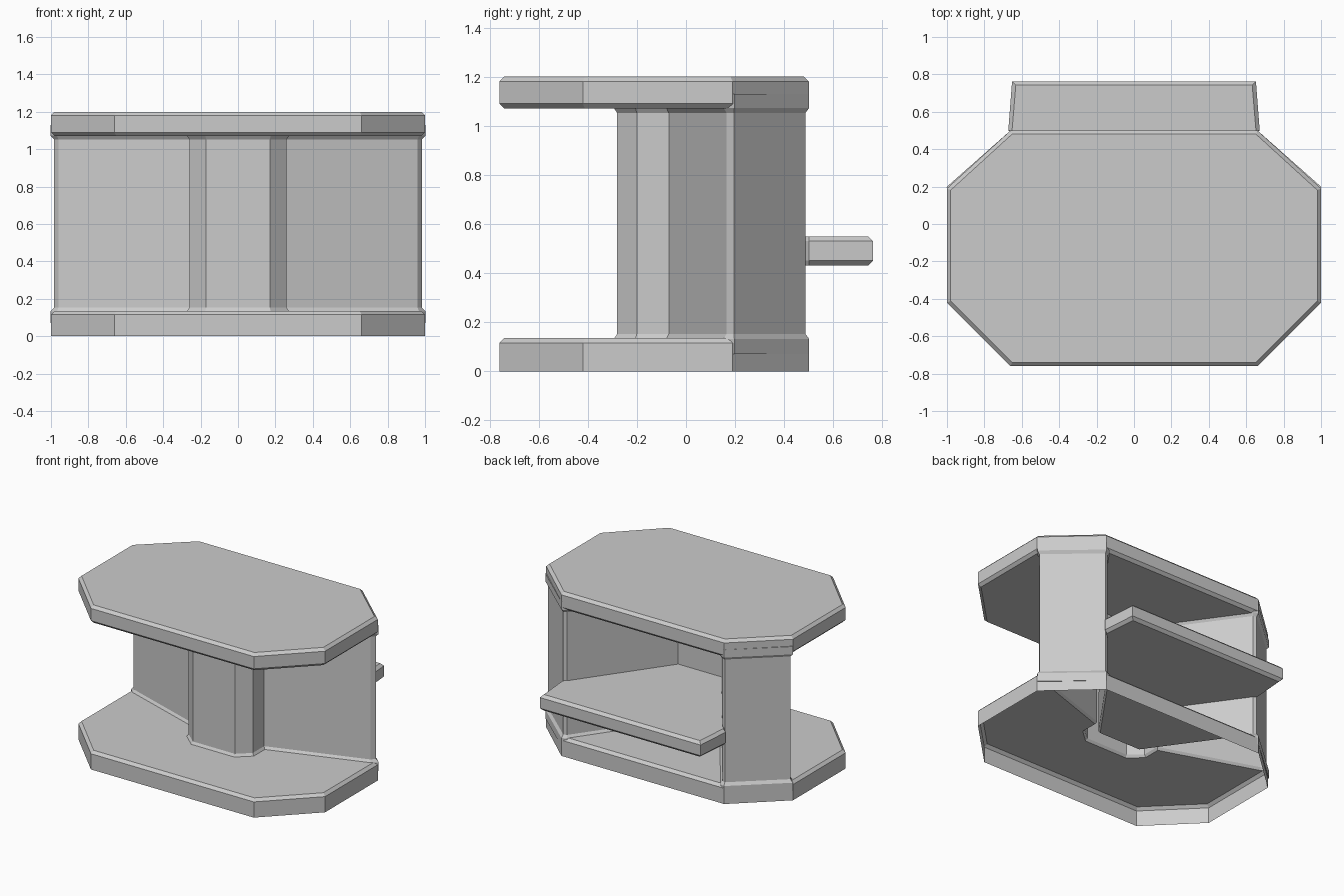
import bpy, bmesh
from mathutils import Vector

if "Cube" in bpy.data.objects:
    bpy.data.objects.remove(bpy.data.objects["Cube"])


def mirrored(half):
    """Right half outline (front to back) -> closed counter-clockwise outline."""
    return half + [(-x, y) for x, y in reversed(half)]


def offset(pts, d):
    """Mitred outward offset of a counter-clockwise outline."""
    out = []
    for i in range(len(pts)):
        a, b, c = (Vector(pts[(i + k) % len(pts)]) for k in (-1, 0, 1))
        e1, e2 = (b - a).normalized(), (c - b).normalized()
        n1, n2 = Vector((e1.y, -e1.x)), Vector((e2.y, -e2.x))
        out.append(tuple(b + (n1 + n2) * d / (1 + n1.dot(n2))))
    return out


def loft(name, layers):
    """Closed solid through a stack of (outline, z) layers."""
    bm = bmesh.new()
    rings = [[bm.verts.new((x, y, z)) for x, y in pts] for pts, z in layers]
    n = len(rings[0])
    for lo, hi in zip(rings, rings[1:]):
        for i in range(n):
            j = (i + 1) % n
            bm.faces.new((lo[i], lo[j], hi[j], hi[i]))
    bm.faces.new(rings[0][::-1])
    bm.faces.new(rings[-1])
    bmesh.ops.recalc_face_normals(bm, faces=bm.faces)
    mesh = bpy.data.meshes.new(name)
    bm.to_mesh(mesh)
    bm.free()
    ob = bpy.data.objects.new(name, mesh)
    bpy.context.collection.objects.link(ob)
    return ob


# Octagonal base and roof plates
octagon = mirrored([(0.66, -0.76), (1, -0.42), (1, 0.19), (0.66, 0.5)])
small = offset(octagon, -0.02)
base = loft("counter_body", [(octagon, 0), (octagon, 0.115), (small, 0.135)])
roof = loft("roof_plate", [(small, 1.07), (octagon, 1.09),
                           (octagon, 1.18), (small, 1.2)])

# C-shaped wall with front column, flared where it meets the plates
wall_outline = mirrored([(0.17, -0.28), (0.26, -0.2), (0.26, -0.07),
                         (0.96, 0.165), (0.984, 0.195), (0.655, 0.486),
                         (0.63, 0.478), (0.175, -0.16)])
flared = offset(wall_outline, 0.014)
wall = loft("wall", [(flared, 0.07), (flared, 0.132), (wall_outline, 0.153),
                     (wall_outline, 1.052), (flared, 1.073), (flared, 1.13)])


# Shelf across the rear opening, bevelled on its projecting edges
def shelf_outline(d):
    return mirrored([(0.178, -0.17), (0.638, 0.475),
                     (0.672 - d, 0.5), (0.652 - d, 0.762 - d)])


shelf = loft("shelf", [(shelf_outline(0.02), 0.432), (shelf_outline(0), 0.452),
                       (shelf_outline(0), 0.53), (shelf_outline(0.02), 0.55)])

# Merge the parts into one shell
bpy.context.view_layer.objects.active = base
for part in (wall, roof, shelf):
    mod = base.modifiers.new("union", 'BOOLEAN')
    mod.operation = 'UNION'
    mod.solver = 'EXACT'
    mod.object = part
    bpy.ops.object.modifier_apply(modifier=mod.name)
    bpy.data.objects.remove(part)

# Open underside
bm = bmesh.new()
bm.from_mesh(base.data)
under = [f for f in bm.faces if all(v.co.z < 0.001 for v in f.verts)]
bmesh.ops.delete(bm, geom=under, context='FACES')
bm.to_mesh(base.data)
bm.free()
